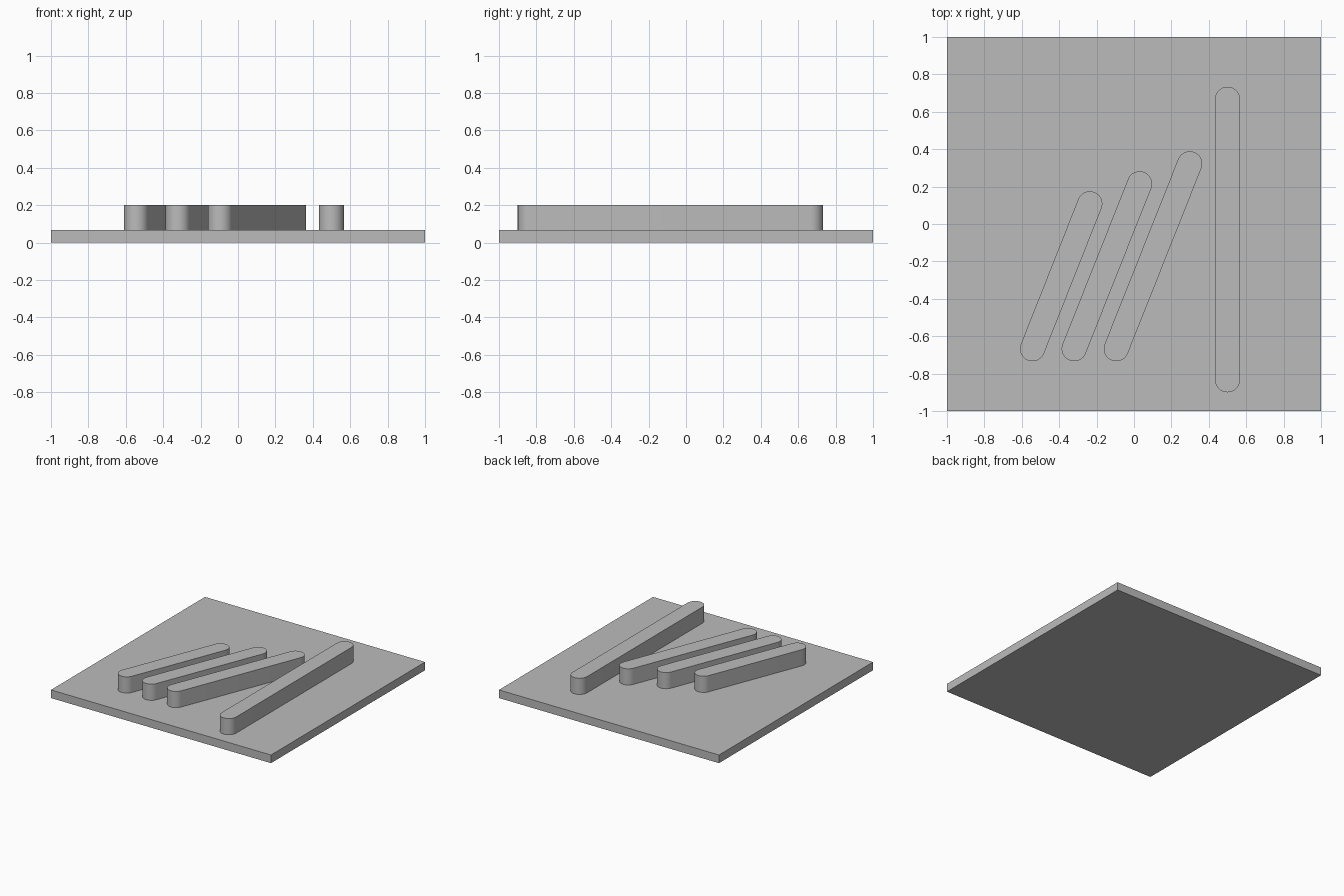
import bpy
import bmesh
from math import pi, cos, sin
from mathutils import Vector

if "Cube" in bpy.data.objects:
    bpy.data.objects.remove(bpy.data.objects["Cube"], do_unlink=True)

PLATE_TOP, BAR_TOP, RADIUS = 0.067, 0.2, 0.0667

grey = bpy.data.materials.new("plain grey")
grey.use_nodes = True
grey.diffuse_color = (0.5, 0.5, 0.5, 1)
grey.node_tree.nodes["Principled BSDF"].inputs["Base Color"].default_value = (0.5, 0.5, 0.5, 1)


def extrude_outline(name, outline, bottom, top):
    """Make a solid by raising a flat outline."""
    bm = bmesh.new()
    face = bm.faces.new([bm.verts.new((p.x, p.y, bottom)) for p in outline])
    raised = bmesh.ops.extrude_face_region(bm, geom=[face], use_keep_orig=True)
    verts = [v for v in raised["geom"] if isinstance(v, bmesh.types.BMVert)]
    bmesh.ops.translate(bm, verts=verts, vec=(0, 0, top - bottom))
    bmesh.ops.recalc_face_normals(bm, faces=bm.faces)
    mesh = bpy.data.meshes.new(name)
    bm.to_mesh(mesh)
    bm.free()
    mesh.materials.append(grey)
    obj = bpy.data.objects.new(name, mesh)
    bpy.context.collection.objects.link(obj)
    return obj


def capsule(start, end, radius, steps=24):
    """Outline of a bar with round ends."""
    start, end = Vector(start), Vector(end)
    along = (end - start).normalized()
    side = Vector((along.y, -along.x))
    points = []
    for centre, turn in ((end, 0), (start, pi)):
        for i in range(steps + 1):
            a = turn + pi * i / steps
            points.append(centre + radius * (cos(a) * side + sin(a) * along))
    return points


# Square base plate
square = [Vector(c) for c in ((-1, -1), (1, -1), (1, 1), (-1, 1))]
extrude_outline("base_plate", square, 0, PLATE_TOP)

# Raised bars: three slanted and one straight
bars = {
    "slanted_bar_short": ((-0.543, -0.667), (-0.236, 0.108)),
    "slanted_bar_middle": ((-0.32, -0.667), (0.03, 0.215)),
    "slanted_bar_long": ((-0.095, -0.667), (0.298, 0.322)),
    "straight_bar": ((0.5, -0.833), (0.5, 0.667)),
}
for name, (start, end) in bars.items():
    bar = extrude_outline(name, capsule(start, end, RADIUS), PLATE_TOP, BAR_TOP)
    bpy.ops.object.select_all(action="DESELECT")
    bar.select_set(True)
    bpy.context.view_layer.objects.active = bar
    bpy.ops.object.shade_smooth_by_angle()
